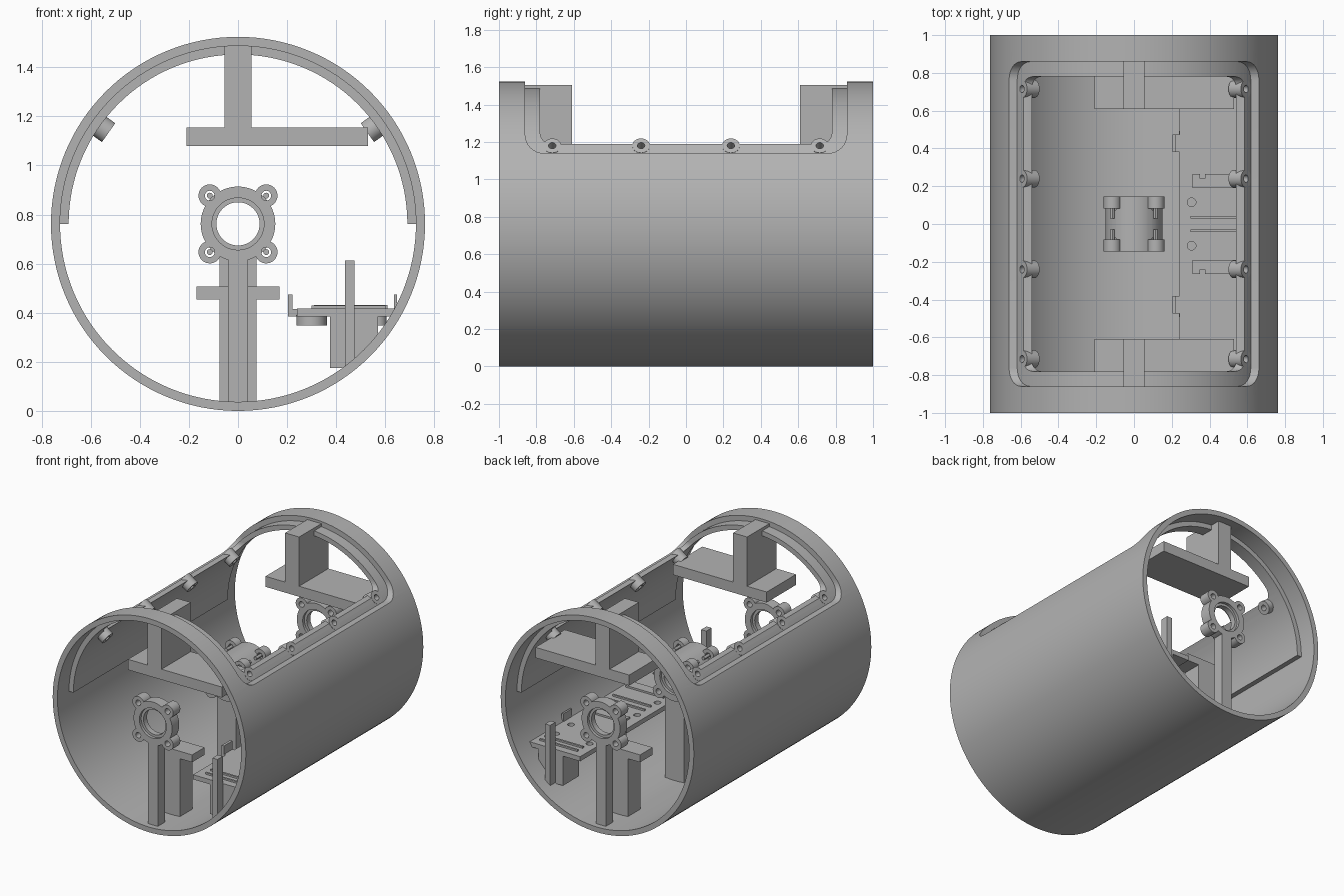
import bpy, bmesh, math
from mathutils import Matrix, Vector

cube = bpy.data.objects.get("Cube")
if cube:
    bpy.data.objects.remove(cube, do_unlink=True)

grey = bpy.data.materials.new("plain grey")
grey.use_nodes = True
grey.diffuse_color = (0.45, 0.45, 0.45, 1)
grey.node_tree.nodes["Principled BSDF"].inputs["Base Color"].default_value = (0.45, 0.45, 0.45, 1)

CZ = 0.762                      # height of the tube axis
R_OUT, R_MID, R_IN = 0.762, 0.725, 0.69


def make(name, bm):
    bmesh.ops.recalc_face_normals(bm, faces=bm.faces)
    mesh = bpy.data.meshes.new(name)
    bm.to_mesh(mesh)
    bm.free()
    mesh.materials.append(grey)
    ob = bpy.data.objects.new(name, mesh)
    bpy.context.collection.objects.link(ob)
    return ob


def box(name, x, y, z):
    bm = bmesh.new()
    bmesh.ops.create_cube(bm, size=1)
    for v in bm.verts:
        v.co = [a + (b - a) * (c + 0.5) for (a, b), c in zip((sorted(x), sorted(y), sorted(z)), v.co)]
    return make(name, bm)


def rod(name, start, end, r, n=32):
    a, b = Vector(start), Vector(end)
    turn = (b - a).to_track_quat('Z', 'Y').to_matrix().to_4x4()
    bm = bmesh.new()
    bmesh.ops.create_cone(bm, cap_ends=True, segments=n, radius1=r, radius2=r,
                          depth=(b - a).length, matrix=Matrix.Translation((a + b) / 2) @ turn)
    return make(name, bm)


def prism(name, points, offset):
    bm = bmesh.new()
    face = bm.faces.new([bm.verts.new(p) for p in points])
    new = bmesh.ops.extrude_face_region(bm, geom=[face])["geom"]
    bmesh.ops.translate(bm, vec=offset, verts=[g for g in new if isinstance(g, bmesh.types.BMVert)])
    return make(name, bm)


def combine(ob, tools, op='DIFFERENCE', keep=False):
    for tool in tools:
        mod = ob.modifiers.new("shape", 'BOOLEAN')
        mod.operation, mod.solver, mod.object = op, 'EXACT', tool
        bpy.context.view_layer.objects.active = ob
        bpy.ops.object.modifier_apply(modifier=mod.name)
        if not keep:
            bpy.data.objects.remove(tool, do_unlink=True)
    return ob


def window(half, low, r):
    # U-shaped opening with rounded lower corners, cut across the tube
    pts = [(-1, -half, 2)]
    for side, a0 in ((-1, math.pi), (1, 1.5 * math.pi)):
        for i in range(9):
            a = a0 + i * math.pi / 16
            pts.append((-1, side * (half - r) + r * math.cos(a), low + r + r * math.sin(a)))
    pts.append((-1, half, 2))
    return prism("window_cutter", pts, (2, 0, 0))


# Outer tube with the large opening
tube = rod("tube_shell", (0, -1, CZ), (0, 1, CZ), R_OUT, 128)
combine(tube, [rod("bore", (0, -1.1, CZ), (0, 1.1, CZ), R_MID, 128), window(0.86, 1.14, 0.1)])

# Half-round liner forming the recessed lip
arc = [math.pi * i / 64 for i in range(65)]
outline = [(R_MID * math.cos(a), -0.87, CZ + R_MID * math.sin(a)) for a in arc]
outline += [(R_IN * math.cos(a), -0.87, CZ + R_IN * math.sin(a)) for a in reversed(arc)]
liner = combine(prism("lip_liner", outline, (0, 1.74, 0)), [window(0.78, 1.19, 0.06)])

# Screw bosses along both lips
tilt = math.radians(35.2)
for side in (-1, 1):
    def radial(r, y):
        return (side * r * math.cos(tilt), y, CZ + r * math.sin(tilt))
    for y in (-0.715, -0.24, 0.24, 0.715):
        boss = rod("screw_boss", radial(0.645, y), radial(R_MID + 0.001, y), 0.047)
        hole = rod("screw_hole", radial(0.6, y), radial(0.76, y), 0.02, 20)
        combine(liner, [hole], keep=True)
        combine(boss, [hole])


def bearing(name, y0, y1, ears):
    # Ring with four drilled ears and a stepped bore
    ring = rod(name, (0, y0, CZ), (0, y1, CZ), 0.152, 64)
    spots = [(sx * 0.115, CZ + sz * 0.115) for sx in (-1, 1) for sz in (-1, 1)]
    combine(ring, [rod("ear", (x, a, z), (x, b, z), 0.046) for x, z in spots for a, b in ears], 'UNION')
    cuts = [rod("ear_hole", (x, a - 0.01, z), (x, b + 0.01, z), 0.02, 20) for x, z in spots for a, b in ears]
    cuts.append(rod("bore", (0, y0 - 0.1, CZ), (0, y1 + 0.1, CZ), 0.088, 48))
    cuts += [rod("step", (0, y - 0.02, CZ), (0, y + 0.02, CZ), 0.106, 48) for y in (y0, y1)]
    return combine(ring, cuts)


# Central bearing housing and its pillar
bearing("centre_bearing", -0.145, 0.145, [(-0.145, -0.083), (0.083, 0.145)])
box("centre_pillar", (-0.075, 0.075), (-0.13, 0.13), (0.02, 0.633))
for x in (-0.115, 0.115):
    for s in (-1, 1):
        for z in (-0.115, 0.115):
            rod("ear_bolt", (x, s * 0.03, CZ + z), (x, s * 0.1, CZ + z), 0.012, 12)


def trimmed(ob):
    return combine(ob, [rod("trim", (0, -1, CZ), (0, 1, CZ), 0.74, 128)], 'INTERSECT')


# Parts repeated at both ends
for s, end in ((-1, "front"), (1, "rear")):
    def span(a, b):
        return (s * a, s * b)
    y0, y1 = sorted(span(0.88, 0.96))
    bearing(end + "_bearing", y0, y1, [(y0, y1)])
    box(end + "_bearing_post", (-0.04, 0.04), (y0, y1), (0.015, 0.633))
    box(end + "_hanger_stem", (-0.055, 0.055), span(0.61, 0.94), (1.1, 1.506))
    box(end + "_hanger_plate", (-0.21, 0.53), span(0.61, 0.94), (1.08, 1.155))
    box(end + "_rest_pillar", (-0.075, 0.075), span(0.62, 0.76), (0.02, 0.46))
    box(end + "_rest_bar", (-0.17, 0.17), span(0.62, 0.76), (0.453, 0.506))
    trimmed(box(end + "_tray_support", (0.375, 0.57), span(0.67, 0.85), (0.175, 0.39)))
    trimmed(box(end + "_tray_stop", (0.435, 0.475), span(0.85, 0.91), (0.175, 0.612)))
    # Tray clips, stubs and raised blocks
    box(end + "_clip_foot", (0.204, 0.25), span(0.38, 0.475), (0.385, 0.415))
    box(end + "_clip_wall", (0.204, 0.222), span(0.38, 0.475), (0.385, 0.475))
    box(end + "_outer_clip", (0.635, 0.648), span(0.38, 0.475), (0.385, 0.475))
    rod(end + "_inner_stub", (0.3, s * 0.48, 0.348), (0.3, s * 0.48, 0.39), 0.062)
    rod(end + "_outer_stub", (0.57, s * 0.48, 0.348), (0.57, s * 0.48, 0.39), 0.036)
    block = box(end + "_connector", (0.31, 0.61), span(0.19, 0.265), (0.41, 0.431))
    combine(block, [box("notch", (0.35, 0.375), span(0.24, 0.3), (0.4, 0.5))])
    for y in (0.035, 0.73, 0.79):
        box(end + "_pin_strip", (0.3, 0.6), span(y - 0.007, y + 0.007), (0.41, 0.43))

# Circuit tray with mounting holes
tray = box("circuit_tray", (0.24, 0.64), (-0.85, 0.85), (0.385, 0.418))
holes = [rod("hole", (x, s * y, 0.3), (x, s * y, 0.5), 0.023, 20)
         for s in (-1, 1) for x, y in ((0.305, 0.115), (0.305, 0.65), (0.57, 0.48), (0.57, 0.65))]
combine(trimmed(tray), holes)

# Smooth round surfaces, keep edges sharp
for ob in bpy.context.collection.objects:
    if ob.type == 'MESH' and grey.name in ob.data.materials:
        bpy.ops.object.select_all(action='DESELECT')
        ob.select_set(True)
        bpy.context.view_layer.objects.active = ob
        bpy.ops.object.shade_smooth_by_angle(angle=math.radians(30))
